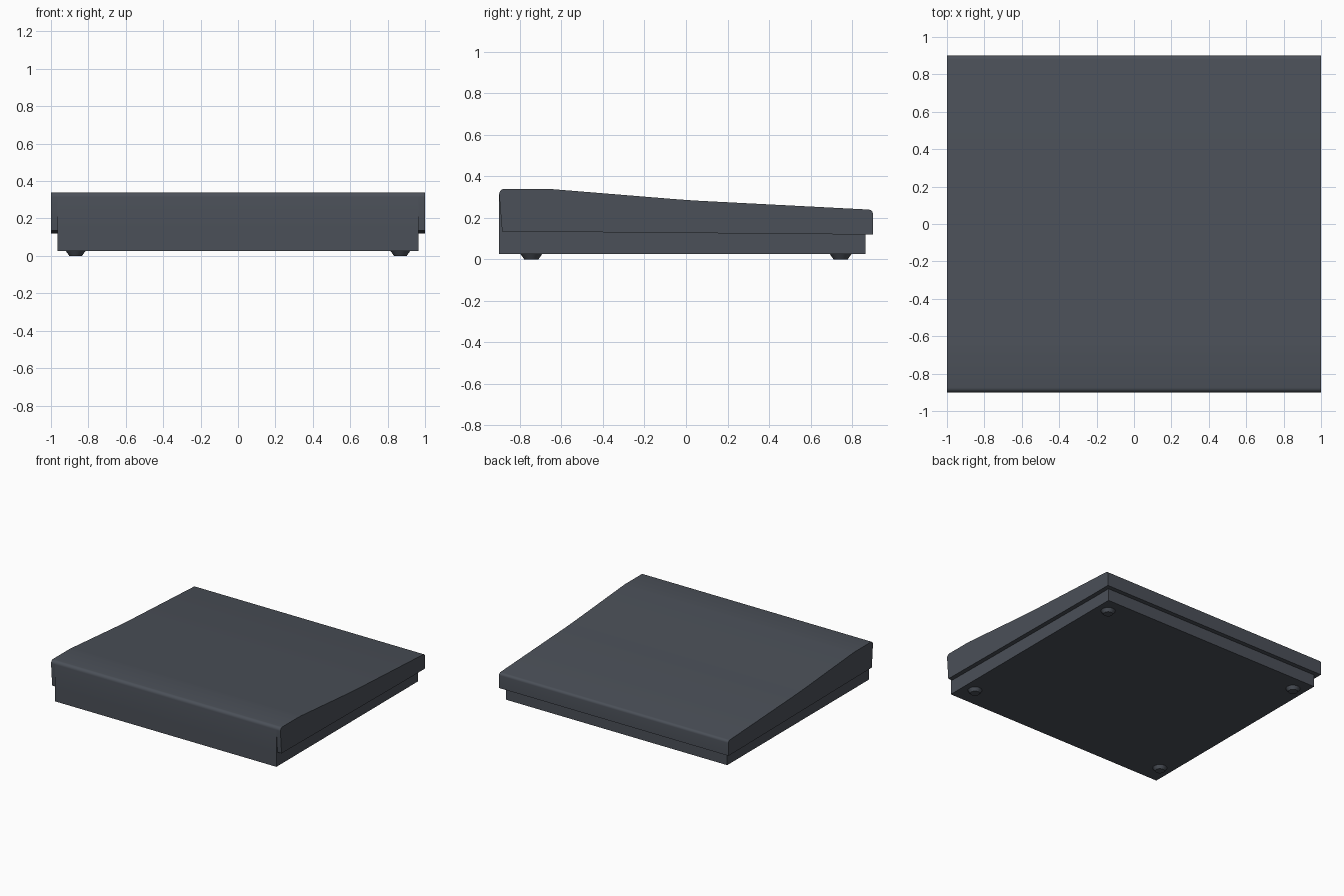
import bpy, bmesh, math

if "Cube" in bpy.data.objects:
    bpy.data.objects.remove(bpy.data.objects["Cube"])

mat = bpy.data.materials.new("dark slate grey")
mat.diffuse_color = (0.07, 0.08, 0.098, 1)
mat.use_nodes = True
mat.node_tree.nodes["Principled BSDF"].inputs["Base Color"].default_value = mat.diffuse_color


def finish(bm, name, smooth=True):
    bmesh.ops.recalc_face_normals(bm, faces=bm.faces)
    me = bpy.data.meshes.new(name)
    bm.to_mesh(me)
    bm.free()
    ob = bpy.data.objects.new(name, me)
    bpy.context.collection.objects.link(ob)
    me.materials.append(mat)
    if smooth:
        bpy.ops.object.select_all(action='DESELECT')
        ob.select_set(True)
        bpy.context.view_layer.objects.active = ob
        bpy.ops.object.shade_smooth_by_angle(angle=math.radians(30))
    return ob


def prism(name, profile, x0, x1, smooth=True):
    """Extrude a (y, z) profile from x0 to x1."""
    bm = bmesh.new()
    face = bm.faces.new([bm.verts.new((x0, y, z)) for y, z in profile])
    new = bmesh.ops.extrude_face_region(bm, geom=[face])["geom"]
    for v in new:
        if isinstance(v, bmesh.types.BMVert):
            v.co.x = x1
    return finish(bm, name, smooth)


def corner(cy, cz, r, a0, a1, n=5):
    """Points of a rounded corner, angles in degrees."""
    return [(cy + r * math.cos(math.radians(a0 + (a1 - a0) * i / n)),
             cz + r * math.sin(math.radians(a0 + (a1 - a0) * i / n)))
            for i in range(n + 1)]


# shared sloping top line, front to back
top = (corner(-0.875, 0.315, 0.025, 180, 90)
       + [(-0.68, 0.34), (-0.64, 0.338), (-0.05, 0.29), (0.05, 0.283)]
       + corner(0.88, 0.22, 0.02, 87, 0))

# lower base
prism("base", [(-0.9, 0.025), (-0.9, 0.13), (0.865, 0.13), (0.865, 0.025)],
      -0.965, 0.965, False)

# lid, flush with the base at the front
prism("lid", [(-0.9, 0.121)] + top + [(0.9, 0.121)], -0.965, 0.965)

# overhanging lid sides with a set-back front edge and rising lower edge
side = [(-0.886, 0.135)] + top + [(0.9, 0.121), (0.72, 0.121)]
for label, s in (("left", -1), ("right", 1)):
    prism("lid_side_" + label, side, s * 0.965, s * 1.0)

# tapered round feet
for sx in (-1, 1):
    for sy in (-1, 1):
        bm = bmesh.new()
        bmesh.ops.create_cone(bm, cap_ends=True, segments=24,
                              radius1=0.034, radius2=0.053, depth=0.027)
        bmesh.ops.translate(bm, verts=bm.verts,
                            vec=(sx * 0.868, sy * 0.745, 0.0135))
        finish(bm, "foot_%s_%s" % ("left" if sx < 0 else "right",
                                   "front" if sy < 0 else "back"))
